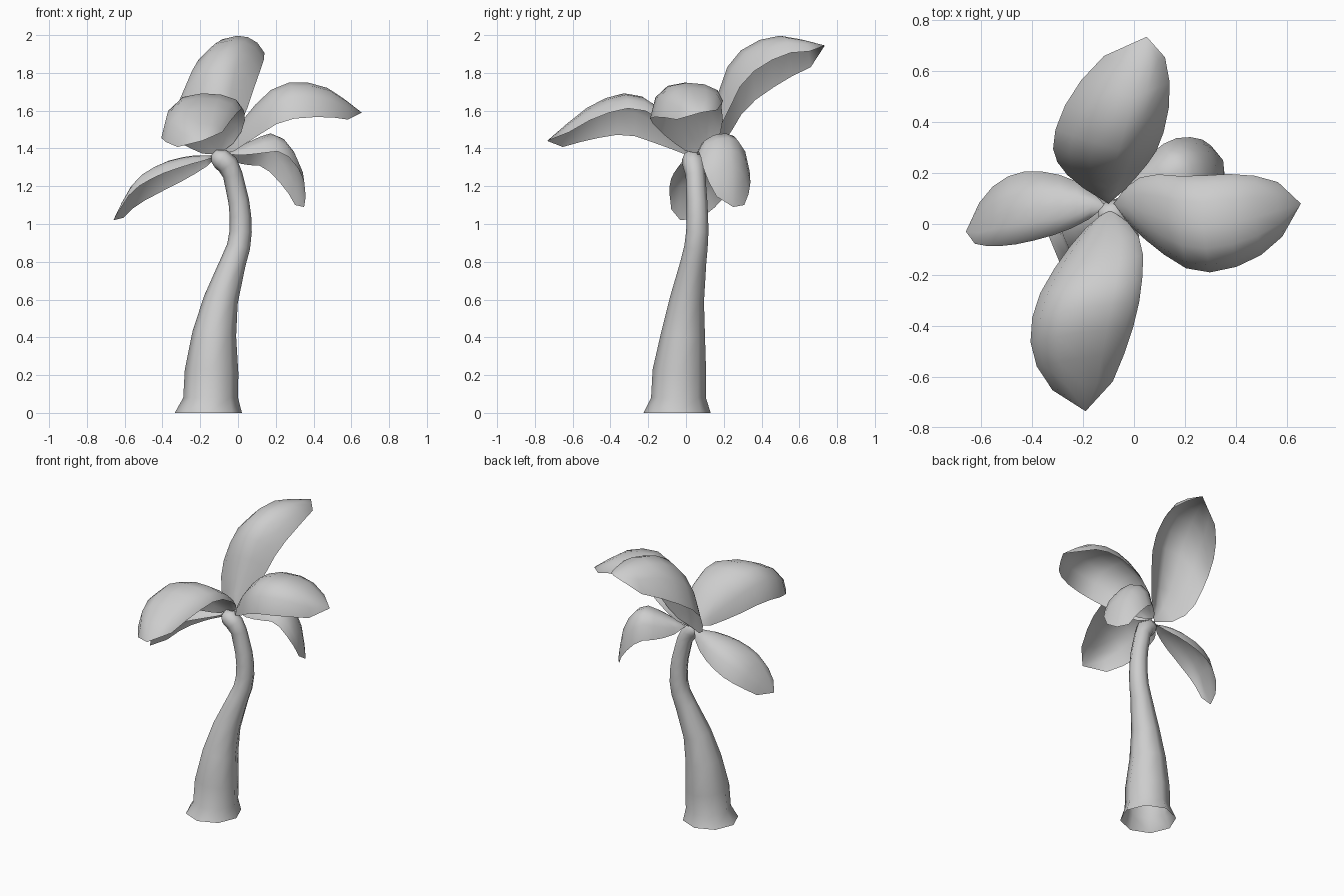
import bpy
import bmesh
from math import sin, cos, pi
from mathutils import Vector

cube = bpy.data.objects.get("Cube")
if cube:
    bpy.data.objects.remove(cube)

SIDES = 8        # sides of the trunk
STATIONS = 9     # steps along a leaf
HALF = 3         # steps from leaf spine to each edge

grey = bpy.data.materials.new("plain_grey")
grey.use_nodes = True
colour = (0.61, 0.61, 0.61, 1)
grey.diffuse_color = colour
grey.node_tree.nodes["Principled BSDF"].inputs["Base Color"].default_value = colour


def make_object(name, bm):
    mesh = bpy.data.meshes.new(name)
    bm.to_mesh(mesh)
    bm.free()
    mesh.materials.append(grey)
    obj = bpy.data.objects.new(name, mesh)
    bpy.context.collection.objects.link(obj)
    bpy.ops.object.select_all(action='DESELECT')
    obj.select_set(True)
    bpy.context.view_layer.objects.active = obj
    bpy.ops.object.shade_smooth_by_angle(angle=pi / 2)


def spline(points, t):
    """Smooth curve through evenly spaced points, t from 0 to 1."""
    ends = [points[0] * 2 - points[1]] + points + [points[-1] * 2 - points[-2]]
    u = t * (len(points) - 1)
    i = min(int(u), len(points) - 2)
    f = u - i
    a, b, c, d = ends[i:i + 4]
    return (b * 2 + (c - a) * f + (a * 2 - b * 5 + c * 4 - d) * f ** 2
            + (b * 3 - a - c * 3 + d) * f ** 3) / 2


# Trunk: rings along a bending path, given as x, y, z, radius
def make_trunk(path):
    bm = bmesh.new()
    centres = [Vector(p[:3]) for p in path]
    rings = []
    last = len(path) - 1
    for i, (centre, row) in enumerate(zip(centres, path)):
        axis = Vector((0, 0, 1))
        if i > 1:
            axis = centres[min(i + 1, last)] - centres[i - 1]
        turn = Vector((0, 0, 1)).rotation_difference(axis)
        ring = []
        for k in range(SIDES):
            a = 2 * pi * k / SIDES
            ring.append(bm.verts.new(centre + turn @ Vector((cos(a), sin(a), 0)) * row[3]))
        rings.append(ring)
    for low, high in zip(rings, rings[1:]):
        for k in range(SIDES):
            n = (k + 1) % SIDES
            bm.faces.new((low[k], low[n], high[n], high[k]))
    bm.faces.new(rings[-1])
    make_object("trunk", bm)


# Leaf: arched sheet hung from a spine, with a drop to each edge
def make_leaf(name, spine, left, right, roundness):
    bm = bmesh.new()
    spine = [Vector(p) for p in spine]
    rows = []
    for i in range(STATIONS + 1):
        t = i / STATIONS
        width = max(sin(pi * t ** 1.2), 0) ** 0.63
        centre = spline(spine, t)
        row = []
        for k in range(-HALF, HALF + 1):
            s = abs(k) / HALF
            side = Vector(left if k < 0 else right)
            out = s + (sin(s * pi / 2) - s) * roundness
            shift = Vector((side.x * out, side.y * out, side.z * s ** 2.2))
            row.append(bm.verts.new(centre + shift * width))
        rows.append(row)
    for near, far in zip(rows, rows[1:]):
        for k in range(2 * HALF):
            bm.faces.new((near[k], near[k + 1], far[k + 1], far[k]))
    bmesh.ops.remove_doubles(bm, verts=bm.verts[:], dist=0.001)
    bmesh.ops.recalc_face_normals(bm, faces=bm.faces[:])
    if sum(f.normal.z for f in bm.faces) < 0:
        bmesh.ops.reverse_faces(bm, faces=bm.faces[:])
    make_object(name, bm)


make_trunk([
    (-.157, -.047, 0, .178), (-.145, -.04, .08, .145), (-.14, -.035, .22, .142),
    (-.125, -.015, .42, .116), (-.09, .005, .6, .091), (-.025, .04, .8, .068),
    (.003, .053, .88, .062), (.014, .06, .96, .059), (.013, .06, 1.04, .057),
    (.004, .058, 1.12, .055), (-.028, .05, 1.26, .052), (-.055, .04, 1.315, .058),
    (-.09, .035, 1.342, .057), (-.12, .035, 1.347, .046), (-.14, .035, 1.347, .02),
])

make_leaf("back_leaf",
          [(-.1, .08, 1.37), (-.1, .15, 1.62), (-.07, .25, 1.88), (-.01, .47, 1.995), (.05, .735, 1.945)],
          (-.25, .08, -.26), (.175, .07, -.11), .35)
make_leaf("front_leaf",
          [(-.1, .06, 1.37), (-.12, -.08, 1.56), (-.18, -.28, 1.69), (-.21, -.5, 1.63), (-.19, -.735, 1.44)],
          (-.21, -.04, -.22), (.21, .02, -.08), .9)
make_leaf("left_leaf",
          [(-.08, .08, 1.37), (.04, .05, 1.57), (.22, -.01, 1.735), (.45, .02, 1.73), (.655, .08, 1.59)],
          (0, .2, -.1), (.03, -.18, -.19), .9)
make_leaf("right_leaf",
          [(-.11, .07, 1.36), (-.24, .07, 1.362), (-.4, .06, 1.322), (-.54, .03, 1.225), (-.66, -.03, 1.02)],
          (0, .15, -.15), (-.03, -.135, -.07), .6)
make_leaf("small_back_leaf",
          [(-.06, .09, 1.37), (.07, .16, 1.44), (.2, .22, 1.475), (.31, .24, 1.33), (.35, .25, 1.09)],
          (-.06, .11, -.18), (.04, -.15, -.1), .6)
